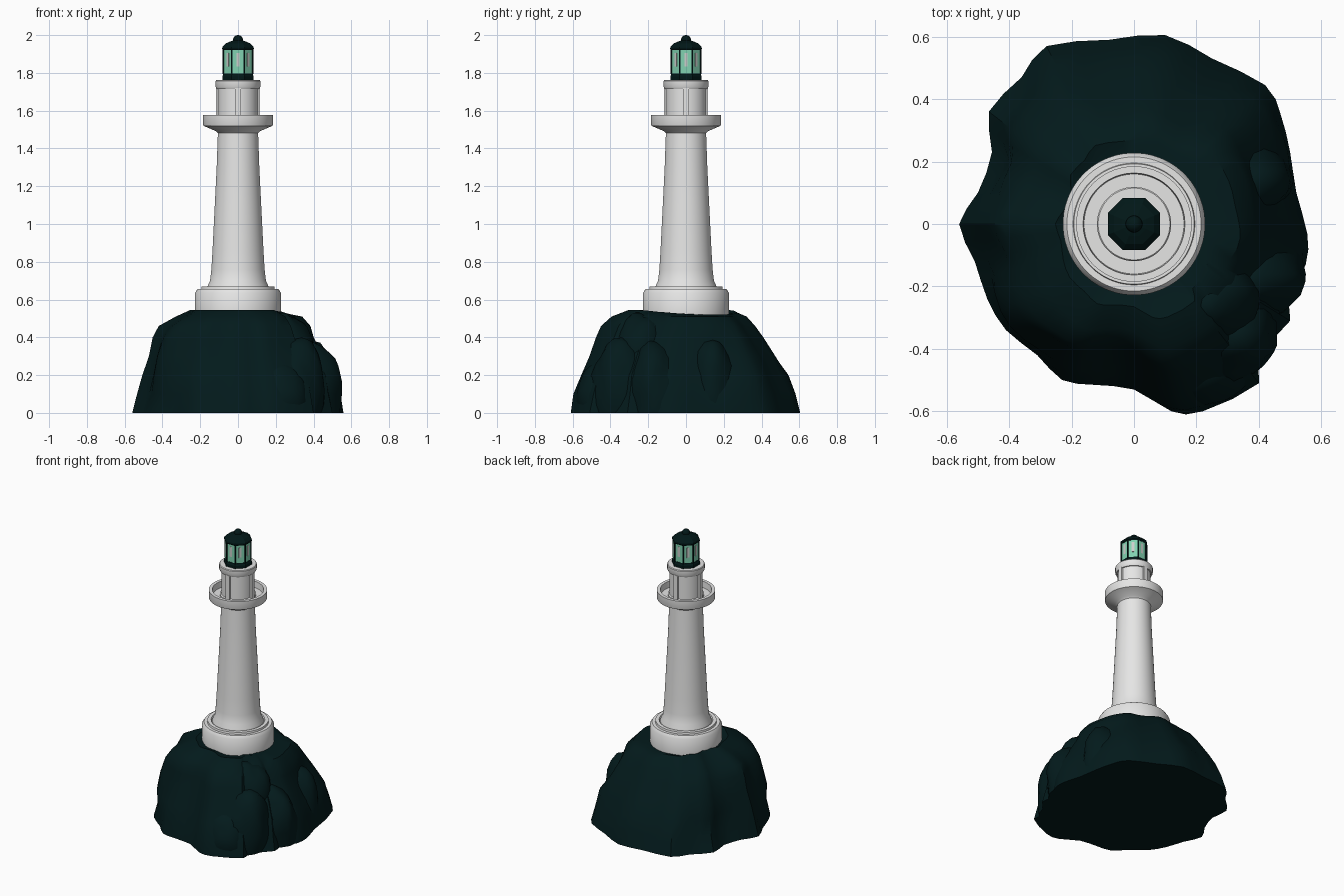
import bpy, bmesh, math
from math import sin, cos, pi, radians
from mathutils import Vector, Matrix, noise

if "Cube" in bpy.data.objects:
    bpy.data.objects.remove(bpy.data.objects["Cube"])


def material(name, rgb):
    m = bpy.data.materials.new(name)
    m.use_nodes = True
    m.diffuse_color = (*rgb, 1)
    bsdf = m.node_tree.nodes["Principled BSDF"]
    bsdf.inputs["Base Color"].default_value = (*rgb, 1)
    bsdf.inputs["Roughness"].default_value = 0.8
    return m


STONE = material("dark teal rock", (0.001, 0.0105, 0.0115))
WHITE = material("white plaster", (0.79, 0.79, 0.785))
METAL = material("dark green metal", (0.0005, 0.009, 0.009))
GLASS = material("green glass", (0.22, 0.65, 0.44))
LAMP = material("pale lamp", (0.6, 0.62, 0.6))


def finish(name, bm, mat, angle=35):
    bmesh.ops.recalc_face_normals(bm, faces=bm.faces)
    mesh = bpy.data.meshes.new(name)
    bm.to_mesh(mesh)
    bm.free()
    mesh.materials.append(mat)
    obj = bpy.data.objects.new(name, mesh)
    bpy.context.collection.objects.link(obj)
    if angle:
        bpy.ops.object.select_all(action="DESELECT")
        obj.select_set(True)
        bpy.context.view_layer.objects.active = obj
        bpy.ops.object.shade_smooth_by_angle(angle=radians(angle))
    return obj


def loft(bm, rings):
    """Skin rings of points and cap both ends."""
    rows = [[bm.verts.new(p) for p in ring] for ring in rings]
    n = len(rows[0])
    for low, high in zip(rows, rows[1:]):
        for i in range(n):
            j = (i + 1) % n
            bm.faces.new((low[i], low[j], high[j], high[i]))
    bm.faces.new(rows[0][::-1])
    bm.faces.new(rows[-1])


def lathe(name, profile, mat, sides=64, angle=35):
    turn = pi / sides
    bm = bmesh.new()
    loft(bm, [[(r * cos(2 * pi * i / sides + turn), r * sin(2 * pi * i / sides + turn), z)
               for i in range(sides)] for r, z in profile])
    return finish(name, bm, mat, angle)


def boxes(name, count, radius, size, z, mat, start=0.0):
    """Boxes spread round the axis; size is radial, tangential, vertical."""
    bm = bmesh.new()
    for i in range(count):
        m = (Matrix.Rotation(start + 2 * pi * i / count, 4, "Z")
             @ Matrix.Translation((radius, 0, z)) @ Matrix.Diagonal((*size, 1)))
        bmesh.ops.create_cube(bm, size=1, matrix=m)
    return finish(name, bm, mat, 0)


# Rock: footprint narrowed upwards, with a slope for each side and each corner
OUTLINE = [(.555, -.03), (.52, .1), (.5, .23), (.47, .35), (.42, .445), (.25, .53),
           (.1, .605), (-.08, .59), (-.28, .57), (-.36, .47), (-.465, .36), (-.455, .23),
           (-.5, .1), (-.56, 0), (-.51, -.12), (-.47, -.24), (-.41, -.34), (-.31, -.42),
           (-.23, -.5), (-.13, -.515), (0, -.53), (.12, -.6), (.22, -.6), (.4, -.51),
           (.39, -.43), (.5, -.31), (.49, -.24), (.55, -.13)]
HEIGHTS = [0, .1, .2, .3, .4, .46, .51, .545]
SLOPES = [(1, .97, .92, .83, .73, .68, .6, .46),   # +x, +y, -x, -y
          (1, .94, .88, .78, .67, .6, .52, .45),
          (1, .95, .9, .86, .81, .73, .56, .45),
          (1, .95, .89, .83, .77, .72, .62, .5)]
CORNERS = (0, -.03, .07, 0)
base = [Vector((*p, 0)) for p in OUTLINE]
n = len(base)
points = []
for i in range(n):
    a, b, c, d = (base[(i + k) % n] for k in (-1, 0, 1, 2))
    points += [b, (9 * (b + c) - a - d) / 16]
rings = []
for k, z in enumerate(HEIGHTS):
    ring = []
    for p in points:
        ang = math.atan2(p.y, p.x)
        s = sum(max(0, cos(ang - q * pi / 2)) ** 2 * SLOPES[q][k] for q in range(4))
        corner = CORNERS[int(ang % (2 * pi) // (pi / 2))] * sin(2 * ang) ** 2
        v = p * s * (1 + corner * min(1, z * 5))
        v.z = z
        if 0 < k < len(HEIGHTS) - 1:
            v += p.normalized() * 0.03 * noise.noise(v * 5)
        if k == len(HEIGHTS) - 1:
            v.z -= 0.025 * max(0, cos(ang - 0.6))
        ring.append(v)
    rings.append(ring)
rings.append([Vector((p.x * .35, p.y * .35, .52)) for p in points])
bm = bmesh.new()
loft(bm, rings)
finish("rock", bm, STONE, 35)

# Boulders leaning on the rock, cut flat at the ground
BOULDERS = [((.36, -.16, .1), (.19, .15, .27)), ((.33, .14, .11), (.19, .14, .29)),
            ((.29, -.34, .12), (.18, .16, .28)), ((.21, -.43, .06), (.18, .15, .21)),
            ((.24, -.24, .28), (.16, .15, .25))]
bm = bmesh.new()
for centre, size in BOULDERS:
    made = bmesh.ops.create_icosphere(bm, subdivisions=3, radius=1)["verts"]
    for v in made:
        v.co *= 1 + 0.14 * noise.noise(v.co * 1.6 + Vector(centre) * 20)
        v.co = Vector(centre) + Vector([c * s for c, s in zip(v.co, size)])
bmesh.ops.bisect_plane(bm, geom=bm.verts[:] + bm.edges[:] + bm.faces[:],
                       plane_co=(0, 0, 0), plane_no=(0, 0, -1), clear_outer=True)
bmesh.ops.holes_fill(bm, edges=[e for e in bm.edges if e.is_boundary])
finish("boulders", bm, STONE, 35)

# Round stepped base and tapering shaft
lathe("tower_base", [(.225, .48), (.228, .52), (.228, .635), (.215, .655), (.195, .655),
                     (.193, .668), (.17, .668), (.165, .66)], WHITE)
lathe("tower_shaft", [(.165, .64), (.16, .675), (.148, .7), (.141, .76), (.135, .86),
                      (.123, 1.1), (.113, 1.3), (.106, 1.5)], WHITE)

# Gallery with a raised parapet
lathe("gallery", [(.106, 1.48), (.118, 1.492), (.183, 1.52), (.185, 1.525), (.185, 1.578),
                  (.163, 1.578), (.16, 1.535), (.09, 1.535)], WHITE)

# Watch room with four pilasters and a cornice
lathe("watch_room", [(.114, 1.52), (.114, 1.55), (.106, 1.555), (.106, 1.72)], WHITE)
boxes("pilasters", 4, .106, (.022, .03, .18), 1.63, WHITE)
lathe("cornice", [(.1, 1.715), (.113, 1.715), (.119, 1.727), (.119, 1.757),
                  (.115, 1.762), (.085, 1.762)], WHITE)

# Eight-sided lantern
lathe("lantern_base", [(.088, 1.755), (.09, 1.765), (.09, 1.782), (.085, 1.79),
                       (.085, 1.798)], METAL, 8, 0)
lathe("lantern_glass", [(.084, 1.79), (.084, 1.93)], GLASS, 8, 0)
boxes("lantern_lamp_panes", 8, .084 * cos(pi / 8), (.002, .018, .07), 1.87, LAMP)
boxes("lantern_bars", 8, .084, (.008, .008, .135), 1.862, METAL, pi / 8)
lathe("lantern_roof", [(.086, 1.92), (.091, 1.927), (.089, 1.938), (.07, 1.956),
                       (.042, 1.967), (.026, 1.972)], METAL, 8, 0)
lathe("roof_finial", [(.024, 1.965), (.027, 1.978), (.022, 1.99), (.012, 1.998),
                      (.002, 2)], METAL, 16)
